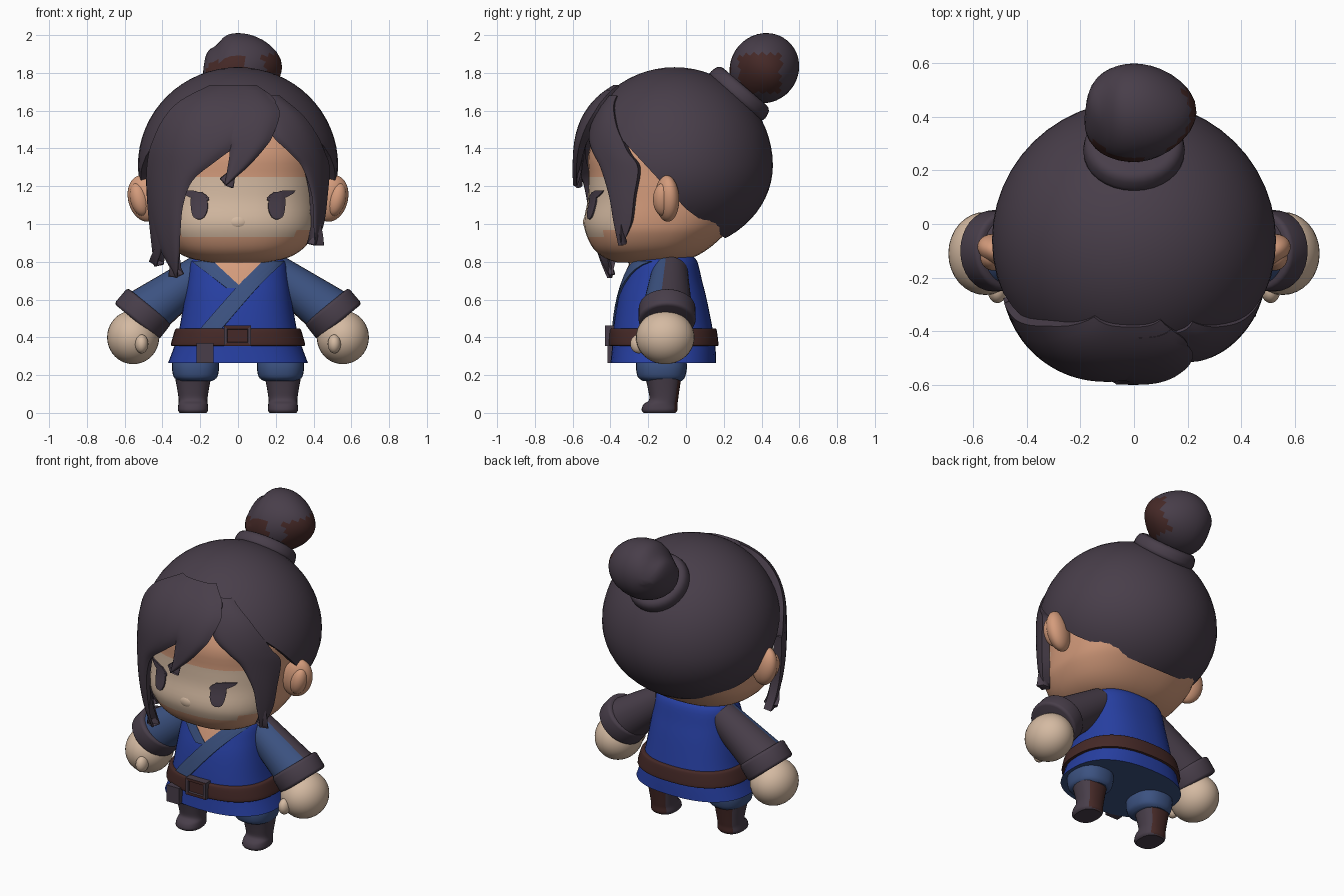
import bpy, bmesh, math
from mathutils import Vector, Matrix
from mathutils.bvhtree import BVHTree

if "Cube" in bpy.data.objects:
    bpy.data.objects.remove(bpy.data.objects["Cube"])


def material(name, rgb):
    m = bpy.data.materials.new(name)
    m.use_nodes = True
    m.diffuse_color = (*rgb, 1)
    m.node_tree.nodes["Principled BSDF"].inputs["Base Color"].default_value = (*rgb, 1)
    return m


HAIR = material("dark plum grey", (0.065, 0.048, 0.068))
BLUE = material("royal blue", (0.02, 0.05, 0.36))
SLATE = material("slate blue", (0.045, 0.085, 0.22))
PALE = material("pale skin", (0.66, 0.49, 0.36))
TAN = material("warm skin", (0.66, 0.33, 0.20))
BROWN = material("dark red brown", (0.06, 0.022, 0.02))


def finish(name, bm, mats, rule=None, thickness=0, offset=-1, angle=40):
    """Turn a bmesh into a painted, smooth shaded object."""
    mesh = bpy.data.meshes.new(name)
    bm.normal_update()
    bm.to_mesh(mesh)
    bm.free()
    ob = bpy.data.objects.new(name, mesh)
    bpy.context.collection.objects.link(ob)
    for m in mats:
        mesh.materials.append(m)
    bpy.ops.object.select_all(action='DESELECT')
    ob.select_set(True)
    bpy.context.view_layer.objects.active = ob
    if thickness:
        mod = ob.modifiers.new("thickness", 'SOLIDIFY')
        mod.thickness, mod.offset = thickness, offset
        bpy.ops.object.modifier_apply(modifier=mod.name)
    if rule:
        for p in ob.data.polygons:
            p.material_index = int(rule(p.center, p.normal))
    bpy.ops.object.shade_smooth_by_angle(angle=math.radians(angle))
    return ob


def spline(rows, steps):
    """Smoothly interpolate a list of number tuples."""
    out = []
    for i in range(len(rows) - 1):
        a, b, c, d = (rows[max(0, min(len(rows) - 1, i + k))] for k in (-1, 0, 1, 2))
        for j in range(steps):
            t = j / steps
            out.append([q + t * (r - p) / 2 + t * t * (2 * p - 5 * q + 4 * r - s) / 2
                        + t ** 3 * (3 * q - p - 3 * r + s) / 2
                        for p, q, r, s in zip(a, b, c, d)])
    return out + [list(rows[-1])]


def loft(name, rows, mats, rule=None, cx=0, power=2.4, segs=40, steps=4, angle=40):
    """Stack rounded rings given as (z, half width, front y, back y)."""
    bm = bmesh.new()
    rings = []
    for z, rx, yf, yb in spline(rows, steps):
        ring = []
        for k in range(segs):
            a = math.tau * k / segs
            c, s = math.cos(a), math.sin(a)
            x = math.copysign(abs(c) ** (2 / power), c) * rx
            y = math.copysign(abs(s) ** (2 / power), s) * (yb - yf) / 2
            ring.append(bm.verts.new((cx + x, (yf + yb) / 2 + y, z)))
        rings.append(ring)
    for lo, hi in zip(rings, rings[1:]):
        for k in range(segs):
            n = (k + 1) % segs
            bm.faces.new((lo[k], lo[n], hi[n], hi[k]))
    bm.faces.new(rings[0][::-1])
    bm.faces.new(rings[-1])
    return finish(name, bm, mats, rule, angle=angle)


def ribbon(name, rows, surface, mat, thickness=0.008, offset=1, bulge=0, cols=12, steps=5):
    """Sheet over a surface, from rows of (z, left x, right x) going down."""
    bm = bmesh.new()
    grid = []
    for z, xl, xr in spline(rows, steps):
        us = [2 * k / cols - 1 for k in range(cols + 1)]
        xs = [xl + (xr - xl) * (u + 1) / 2 for u in us]
        grid.append([bm.verts.new((x, surface(x, z) - bulge * (1 - u ** 4), z)) for x, u in zip(xs, us)])
    for a, b in zip(grid, grid[1:]):
        for k in range(cols):
            bm.faces.new((a[k], b[k], b[k + 1], a[k + 1]))
    return finish(name, bm, [mat], None, thickness, offset, 50)


def ball(name, loc, radii, mats, rot=Matrix(), rule=None):
    bm = bmesh.new()
    bmesh.ops.create_uvsphere(bm, u_segments=32, v_segments=20, radius=1,
                              matrix=Matrix.Translation(loc) @ rot @ Matrix.Diagonal((*radii, 1)))
    return finish(name, bm, mats, rule)


def tube(name, a, b, r1, r2, mats, rule=None, bevel=0):
    a, b = Vector(a), Vector(b)
    turn = (b - a).to_track_quat('Z', 'Y').to_matrix().to_4x4()
    bm = bmesh.new()
    bmesh.ops.create_cone(bm, cap_ends=True, segments=32, radius1=r1, radius2=r2, depth=(b - a).length,
                          matrix=Matrix.Translation((a + b) / 2) @ turn)
    if bevel:
        rims = [e for e in bm.edges if any(len(f.verts) > 4 for f in e.link_faces)]
        bmesh.ops.bevel(bm, geom=rims, offset=bevel, segments=3, affect='EDGES', profile=0.5)
    return finish(name, bm, mats, rule)


def box(name, lo, hi, mats, rule=None, inset=0):
    lo, hi = Vector(lo), Vector(hi)
    bm = bmesh.new()
    bmesh.ops.create_cube(bm, size=1, matrix=Matrix.Translation((lo + hi) / 2) @ Matrix.Diagonal((*(hi - lo), 1)))
    if inset:
        bm.normal_update()
        front = [f for f in bm.faces if f.normal.y < -0.9]
        bmesh.ops.inset_region(bm, faces=front, thickness=inset, depth=0)
        bmesh.ops.inset_region(bm, faces=front, thickness=0.004, depth=-0.012)
    return finish(name, bm, mats, rule, angle=30)


def front_of(ob):
    tree = BVHTree.FromPolygons([v.co for v in ob.data.vertices], [p.vertices[:] for p in ob.data.polygons])

    def y_at(x, z):
        hit = tree.ray_cast(Vector((x, -2, z)), Vector((0, 1, 0)))[0]
        return hit.y - 0.001 if hit else -0.2
    return y_at


# Head with a pale band across the face
head = loft("head", [(0.795, 0.14, -0.36, -0.08), (0.82, 0.26, -0.43, 0.03), (0.87, 0.345, -0.49, 0.12),
                     (0.95, 0.405, -0.53, 0.21), (1.02, 0.425, -0.54, 0.27), (1.13, 0.435, -0.52, 0.33),
                     (1.25, 0.44, -0.515, 0.36), (1.4, 0.43, -0.51, 0.34), (1.6, 0.32, -0.4, 0.25),
                     (1.7, 0.15, -0.25, 0.12)], [TAN, PALE],
            lambda c, n: c.y < -0.29 and 0.96 < c.z < 1.25 or c.y < -0.44 and 0.92 < c.z < 1)
face = front_of(head)
ball("nose", (0, -0.525, 1.01), (0.05, 0.02, 0.035), [PALE])

# Eyes, lashes and ears
eye = [(1.17, 0.19, 0.215), (1.14, 0.165, 0.245), (1.08, 0.16, 0.245), (1.04, 0.175, 0.235), (1.025, 0.195, 0.215)]
lash = [(1.178, 0.24, 0.3), (1.16, 0.18, 0.285), (1.14, 0.155, 0.25), (1.125, 0.155, 0.2)]
for s, side in ((1, "left"), (-1, "right")):
    for part, rows in (("eye", eye), ("lash", lash)):
        rows = [(z, *sorted((s * a, s * b))) for z, a, b in rows]
        ribbon(f"{side}_{part}", rows, face, HAIR)
    tilt = Matrix.Rotation(s * 0.25, 4, 'Y') @ Matrix.Rotation(s * 0.35, 4, 'Z')
    ball(f"{side}_ear", (s * 0.495, -0.1, 1.135), (0.09, 0.06, 0.125), [TAN], tilt)
    ball(f"{side}_ear_lobe", (s * 0.52, -0.12, 1.13), (0.05, 0.055, 0.09), [TAN], tilt)

# Hair cap, trimmed along the nape and the temples
bm = bmesh.new()
bmesh.ops.create_uvsphere(bm, u_segments=48, v_segments=32, radius=1)
for v in bm.verts:
    v.co = (v.co.x * 0.53, v.co.y * 0.52 - 0.06, 1.31 + v.co.z * (0.52 if v.co.z > 0 else 0.45))
for normal in ((0, 0.15, 0.2), (0, 0.4, 0.37)):
    bmesh.ops.bisect_plane(bm, geom=bm.verts[:] + bm.edges[:] + bm.faces[:], plane_co=(0, 0, 1.08),
                           plane_no=normal, clear_inner=True)
finish("hair_cap", bm, [HAIR], None, 0.06)


# Fringe locks wrapped on a rounded shell
def shell(x, z):
    drop = (z - 1.3) / (0.5 if z > 1.3 else 0.9)
    return -0.1 - 0.48 * math.sqrt(max(0.02, 1 - abs(x / 0.52) ** 2.6 - abs(drop) ** 2.6))


locks = {
    "sweeping_fringe": [(1.735, -0.15, 0.1), (1.65, -0.31, 0.2), (1.55, -0.4, 0.15), (1.42, -0.46, 0),
                        (1.33, -0.48, -0.12), (1.23, -0.485, -0.24), (1.1, -0.475, -0.29),
                        (0.95, -0.445, -0.305), (0.84, -0.4, -0.31), (0.715, -0.33, -0.32)],
    "outer_strand": [(1.25, -0.488, -0.4), (1.1, -0.48, -0.38), (0.95, -0.465, -0.38), (0.775, -0.445, -0.43)],
    "middle_lock": [(1.71, -0.08, 0.14), (1.6, -0.12, 0.22), (1.47, -0.08, 0.185), (1.4, -0.045, 0.14),
                    (1.3, -0.055, 0.05), (1.205, -0.072, -0.062)],
    "side_lock": [(1.68, 0.1, 0.22), (1.58, 0.15, 0.34), (1.47, 0.18, 0.42), (1.38, 0.27, 0.46),
                  (1.3, 0.34, 0.485), (1.15, 0.39, 0.475), (1, 0.4, 0.455), (0.885, 0.405, 0.412)],
}
for name, rows in locks.items():
    shift = {"side_lock": 0.04, "outer_strand": 0.01}.get(name, 0)
    ribbon(name, rows, lambda x, z: shell(x, z) + shift, HAIR, 0.05, -1, 0.02)

# Top knot and its band
axis = Vector((0, 0.65, 0.76))
turn = axis.to_track_quat('Z', 'Y').to_matrix().to_4x4()
knot = ball("top_knot", (0, 0.415, 1.825), (0.208, 0.18, 0.19), [HAIR, BROWN], turn,
            lambda c, n: (c.x > 0.08 and 0.28 < c.y < 0.5 and 1.69 < c.z < 1.9)
            or (c.x < 0.05 and c.y < 0.31 and c.z < 1.89))
for v in knot.data.vertices:
    v.co.x += 0.025 * math.sin(9 * (v.co.y + v.co.z)) * abs(v.co.x) / 0.2
    v.co.z -= 0.03 * math.exp(-((v.co.x + 0.12) / 0.04) ** 2) * (v.co.z > 1.83)
base = Vector((0, 0.29, 1.70))
tube("knot_band", base - axis * 0.05, base + axis * 0.035, 0.195, 0.18, [HAIR], bevel=0.03)

# Tunic with crossed collar
tunic = loft("tunic", [(0.265, 0.37, -0.4, 0.16), (0.36, 0.335, -0.39, 0.155), (0.45, 0.31, -0.385, 0.14),
                       (0.6, 0.285, -0.36, 0.11), (0.7, 0.27, -0.33, 0.085), (0.8, 0.25, -0.29, 0.06),
                       (0.835, 0.2, -0.24, 0.03)], [BLUE, SLATE], lambda c, n: n.z < -0.8)
chest = front_of(tunic)
ribbon("neckline", [(0.815, -0.14, 0.14), (0.67, -0.01, 0.01)], chest, TAN, 0.004)
ribbon("under_collar", [(0.8, -0.24, -0.13), (0.66, -0.06, 0.02)], chest, SLATE, 0.007)
ribbon("over_collar", [(0.8, 0.13, 0.24), (0.66, -0.01, 0.1), (0.44, -0.2, -0.09)], chest, SLATE, 0.009)
tube("neck", (0, -0.13, 0.78), (0, -0.13, 0.88), 0.17, 0.17, [TAN])

# Belt, buckle and hanging strap
loft("belt", [(0.355, 0.35, -0.403, 0.168), (0.365, 0.355, -0.41, 0.172), (0.435, 0.335, -0.405, 0.163),
              (0.447, 0.325, -0.395, 0.155)], [BROWN])
box("buckle", (-0.075, -0.43, 0.355), (0.07, -0.38, 0.462), [HAIR, BROWN],
    lambda c, n: n.y < -0.9 and abs(c.x) < 0.02, 0.025)
box("strap", (-0.22, -0.415, 0.265), (-0.13, -0.37, 0.37), [HAIR])

# Arms and legs
for s, side in ((1, "left"), (-1, "right")):
    tube(f"{side}_sleeve", (s * 0.19, -0.085, 0.75), (s * 0.49, -0.1, 0.53), 0.095, 0.135,
         [HAIR, SLATE], lambda c, n: n.y < -0.3)
    tube(f"{side}_cuff", (s * 0.468, -0.1, 0.568), (s * 0.538, -0.1, 0.482), 0.15, 0.152, [HAIR], bevel=0.018)
    ball(f"{side}_hand", (s * 0.555, -0.11, 0.4), (0.138, 0.155, 0.142), [PALE])
    ball(f"{side}_thumb", (s * 0.51, -0.25, 0.365), (0.035, 0.045, 0.05), [PALE])
    loft(f"{side}_trouser", [(0.17, 0.09, -0.23, -0.02), (0.19, 0.115, -0.255, -0.005), (0.24, 0.125, -0.265, 0.005),
                             (0.29, 0.12, -0.26, 0)], [SLATE], cx=s * 0.225, segs=28)
    loft(f"{side}_boot", [(0, 0.07, -0.225, -0.055), (0.015, 0.08, -0.235, -0.045), (0.045, 0.078, -0.225, -0.045),
                          (0.07, 0.076, -0.195, -0.042), (0.12, 0.083, -0.2, -0.035), (0.185, 0.095, -0.215, -0.025)],
         [HAIR, BROWN], lambda c, n: n.y > 0.75, cx=s * 0.238, segs=28)
